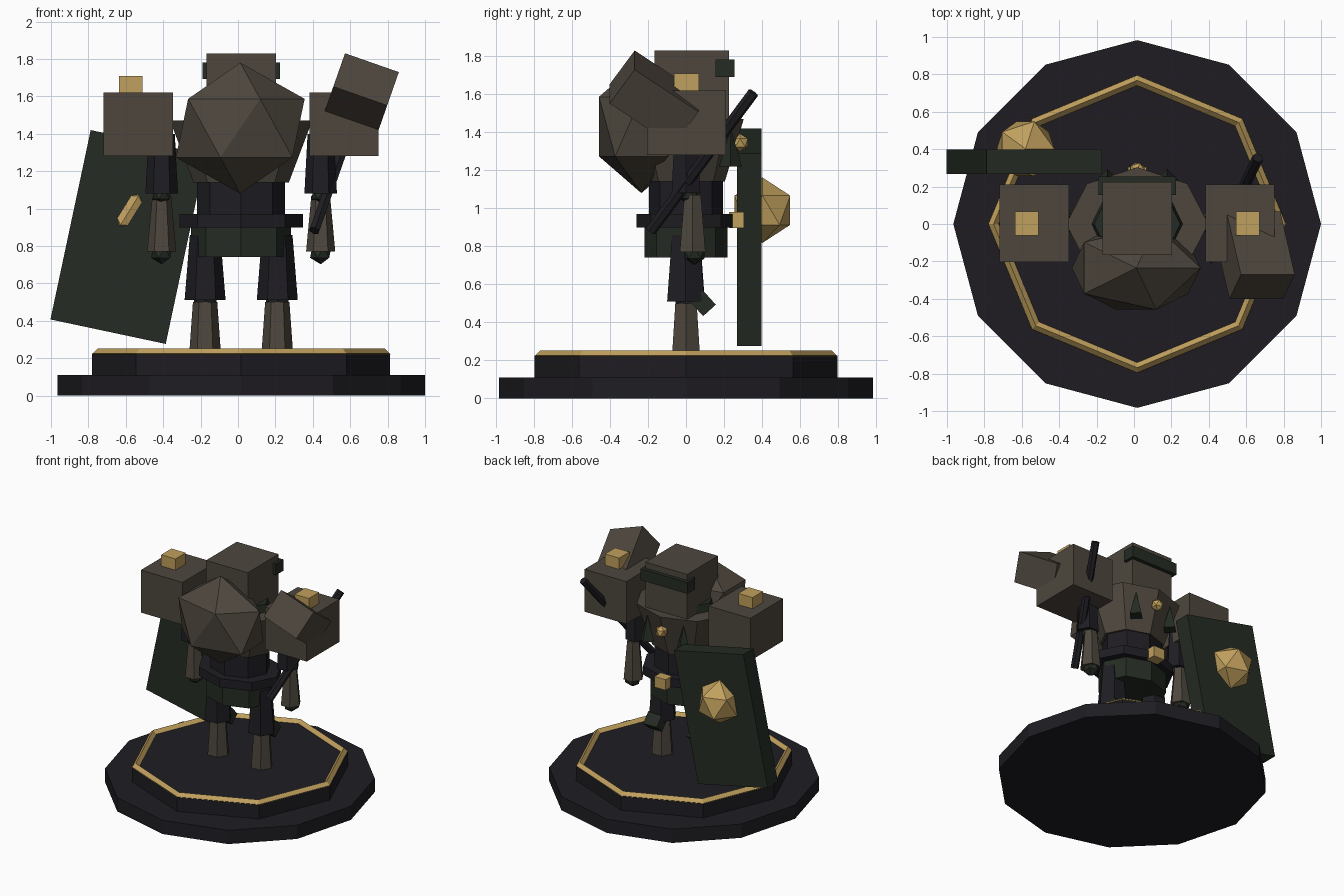
import bpy
from math import radians
from mathutils import Vector, Euler

if "Cube" in bpy.data.objects:
    bpy.data.objects.remove(bpy.data.objects["Cube"])

CX = 0.017  # the figure and base sit slightly right of the overall centre


def material(name, rgb):
    m = bpy.data.materials.new(name)
    m.diffuse_color = (*rgb, 1)
    m.use_nodes = True
    m.node_tree.nodes["Principled BSDF"].inputs["Base Color"].default_value = m.diffuse_color
    return m


DARK = material("dark_cloth", (0.013, 0.012, 0.016))
STONE = material("stone", (0.075, 0.062, 0.047))
GREEN = material("dark_green", (0.018, 0.025, 0.017))
GOLD = material("gold", (0.53, 0.35, 0.11))


def finish(name, mat, scale=(1, 1, 1)):
    ob = bpy.context.object
    ob.name = name
    ob.scale = scale
    ob.data.materials.append(mat)
    return ob


def box(name, mat, loc, size, rot=(0, 0, 0)):
    bpy.ops.mesh.primitive_cube_add(size=1, location=loc,
                                    rotation=[radians(a) for a in rot])
    return finish(name, mat, size)


def cone(name, mat, x, y, z0, z1, r0, r1, sides=6, sy=1, turn=0):
    # Blender puts the first corner on +y; turn rotates it about z
    bpy.ops.mesh.primitive_cone_add(vertices=sides, radius1=r0, radius2=r1,
                                    depth=z1 - z0, location=(x, y, (z0 + z1) / 2),
                                    rotation=(0, 0, radians(turn)))
    return finish(name, mat, (1, sy, 1))


def gem(name, mat, loc, scale):
    bpy.ops.mesh.primitive_ico_sphere_add(subdivisions=1, radius=1, location=loc)
    return finish(name, mat, scale)


# Stepped base with gold rim
cone("base_lower", DARK, CX, 0, 0, 0.11, 0.983, 0.983, 12)
cone("base_upper", DARK, CX, 0, 0.11, 0.225, 0.797, 0.797, 8)
bpy.ops.mesh.primitive_torus_add(major_segments=8, minor_segments=4, major_radius=0.768,
                                 minor_radius=0.03, location=(CX, 0, 0.222))
finish("base_rim", GOLD)

# Torso, stacked octagons flattened front to back
cone("hip_skirt", GREEN, CX, 0, 0.74, 0.92, 0.267, 0.267, 8, 0.82)
cone("waist", DARK, CX, 0, 0.88, 1.16, 0.235, 0.235, 8, 0.83)
cone("belt", DARK, CX, 0, 0.9, 0.97, 0.33, 0.33, 8, 0.79)
cone("chest", STONE, CX, 0, 1.14, 1.47, 0.255, 0.38, 8, 0.8)
cone("collar", GREEN, CX, 0, 1.44, 1.53, 0.25, 0.23, 8, 0.85)
box("belt_buckle", GOLD, (CX, 0.265, 0.938), (0.1, 0.08, 0.085))
gem("chest_gem", GOLD, (CX, 0.285, 1.345), (0.048,) * 3)

# Head and visor
box("head", STONE, (CX, 0.03, 1.64), (0.37, 0.39, 0.38))
box("visor", GREEN, (CX, 0.205, 1.737), (0.415, 0.1, 0.09))

# Mirrored limbs and armour
for side, s in (("left", -1), ("right", 1)):
    lx, ax = CX + s * 0.193, CX + s * 0.425
    cone(side + "_boot", STONE, lx, 0, 0.22, 0.5, 0.085, 0.065, 6, 1, 30)
    cone(side + "_thigh", DARK, lx, 0, 0.51, 0.86, 0.108, 0.08, 6, 1.06, 30)
    cone(side + "_knee_joint", DARK, lx, 0, 0.47, 0.53, 0.055, 0.055)
    box(side + "_knee_guard", GREEN, (lx, 0.09, 0.5), (0.12, 0.09, 0.1), (42, 0, 0))
    cone(side + "_upper_arm", DARK, ax, 0, 1.08, 1.4, 0.087, 0.07, 6, 1, 30)
    gem(side + "_elbow", GREEN, (ax, 0.015, 1.075), (0.055,) * 3)
    cone(side + "_forearm", STONE, ax, 0.035, 0.77, 1.07, 0.078, 0.05, 6, 1, 30)
    gem(side + "_hand", GREEN, (ax, 0.045, 0.765), (0.063,) * 3)
    box(side + "_pauldron", STONE, (CX + s * 0.55, 0.003, 1.45), (0.37, 0.415, 0.34))
    box(side + "_pauldron_stud", GOLD, (CX + s * 0.591, 0.003, 1.65), (0.126, 0.13, 0.12))
    cone(side + "_chest_spike", GREEN, CX + s * 0.16, 0.235, 1.22, 1.42, 0.06, 0, 4)

# Boulder carried on the back
gem("back_boulder", STONE, (CX - 0.005, -0.235, 1.43), (0.385, 0.262, 0.35))

# Hammer: tilted handle and block head
tilt = Euler((radians(-35), radians(19.3), 0))
bpy.ops.mesh.primitive_cylinder_add(vertices=6, radius=0.03, depth=0.94,
                                    location=(0.535, 0.085, 1.245), rotation=tilt)
finish("hammer_handle", DARK)
box("hammer_head", STONE, (0.646, -0.168, 1.58), (0.305, 0.41, 0.23), (-35, 19.3, 0))

# Shield with gold boss
box("shield", GREEN, (-0.587, 0.333, 0.848), (0.63, 0.13, 1.035), (0, 12, 0))
gem("shield_boss", GOLD, (-0.58, 0.402, 0.99), (0.172,) * 3)
